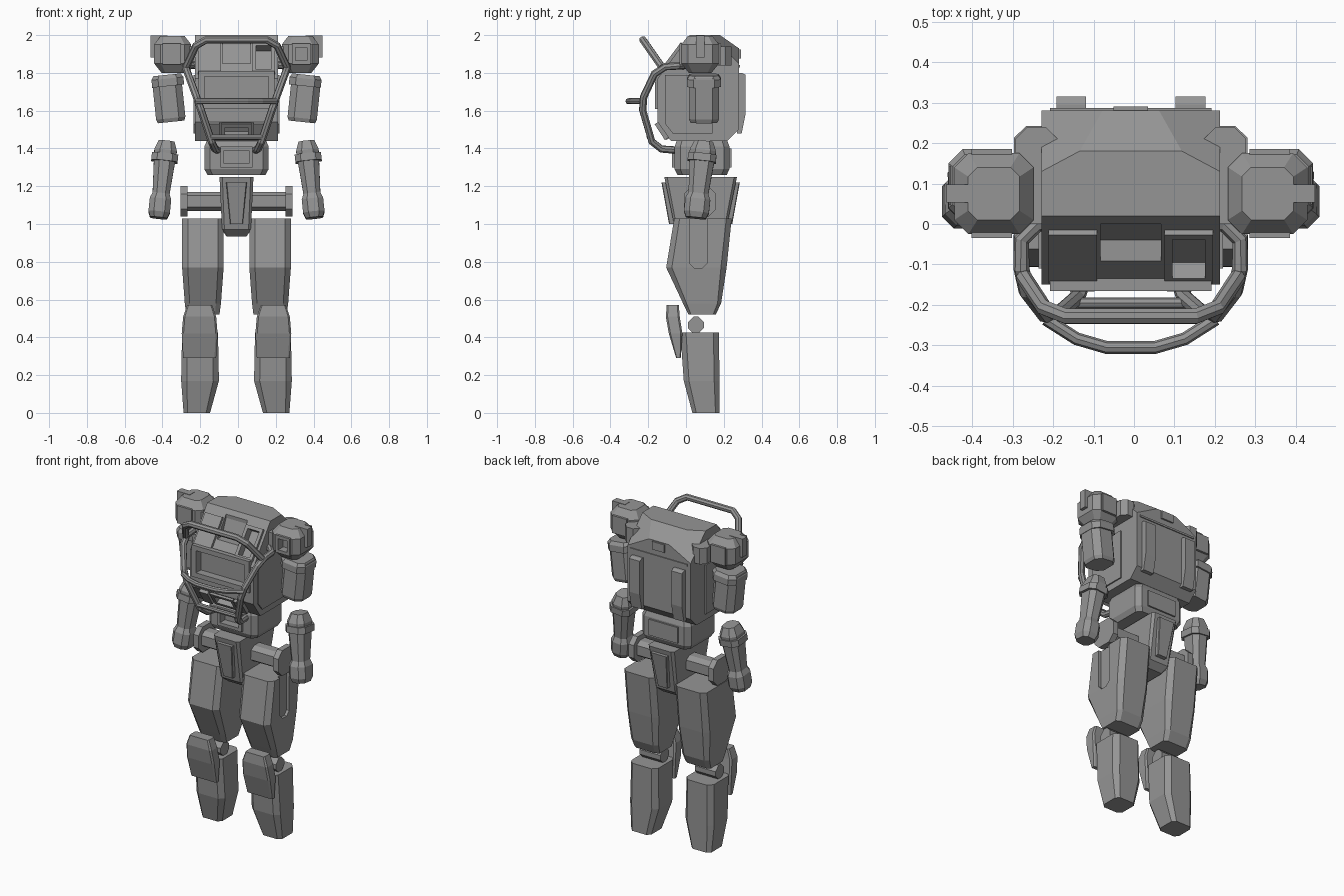
import bpy, bmesh
from math import radians
from mathutils import Matrix, Vector

if "Cube" in bpy.data.objects:
    bpy.data.objects.remove(bpy.data.objects["Cube"])

SYMMETRY_X = -.008
COLOUR = (.3, .3, .3, 1)
grey = bpy.data.materials.new("armour grey")
grey.use_nodes = True
grey.diffuse_color = COLOUR
grey.node_tree.nodes["Principled BSDF"].inputs["Base Color"].default_value = COLOUR


def link(name, data):
    data.materials.append(grey)
    part = bpy.data.objects.new(name, data)
    bpy.context.collection.objects.link(part)
    return part


def outline(u, v, cuts):
    """Rectangle whose four corners are each cut by a (du, dv) chamfer."""
    points = []
    for (i, j), (du, dv) in zip(((0, 0), (1, 0), (1, 1), (0, 1)), cuts):
        a = u[i] - du if i else u[i] + du
        b = v[j] - dv if j else v[j] + dv
        pair = [(u[i], b), (a, v[j])]
        if i != j:
            pair.reverse()
        points += pair if du else pair[:1]
    return points


def skin(name, rings, side=1, tilt=(0, 0)):
    """Join the rings, tilt about the middle and place on one side."""
    bm = bmesh.new()
    loops = [[bm.verts.new(point) for point in ring] for ring in rings]
    for low, high in zip(loops, loops[1:]):
        for i in range(len(low)):
            bm.faces.new((low[i - 1], low[i], high[i], high[i - 1]))
    bm.faces.new(loops[0])
    bm.faces.new(loops[-1])
    middle = sum((v.co for v in bm.verts), Vector()) / len(bm.verts)
    turn = Matrix.Rotation(radians(tilt[1]), 4, 'Y') @ Matrix.Rotation(radians(tilt[0]), 4, 'X')
    bmesh.ops.rotate(bm, cent=middle, matrix=turn, verts=bm.verts)
    for v in bm.verts:
        v.co.x = SYMMETRY_X + side * v.co.x
    bmesh.ops.recalc_face_normals(bm, faces=bm.faces)
    mesh = bpy.data.meshes.new(name)
    bm.to_mesh(mesh)
    bm.free()
    return link(name, mesh)


def prism(name, x, y, z, cuts=((0, 0),) * 4, **place):
    """Side outline extruded across x."""
    profile = outline(y, z, cuts)
    return skin(name, [[(across, *point) for point in profile] for across in x], **place)


def slab(name, centre, size, **place):
    return prism(name, *[(c - s / 2, c + s / 2) for c, s in zip(centre, size)], **place)


def loft(name, x, y, levels, chamfer=.03, **place):
    """Chamfered plan repeated at levels of (height, x scale, y scale, y shift, x shift)."""
    plan = outline(x, y, ((chamfer, chamfer),) * 4)
    mid_x, mid_y = sum(x) / 2, sum(y) / 2

    def ring(height, wide, deep=None, shift_y=0, shift_x=0):
        deep = wide if deep is None else deep
        return [(mid_x + (px - mid_x) * wide + shift_x, mid_y + (py - mid_y) * deep + shift_y, height)
                for px, py in plan]

    return skin(name, [ring(*level) for level in levels], **place)


def cut(cutter, *targets):
    for target in targets:
        modifier = target.modifiers.new("cut", 'BOOLEAN')
        modifier.operation, modifier.solver, modifier.object = 'DIFFERENCE', 'EXACT', cutter
        bpy.context.view_layer.objects.active = target
        bpy.ops.object.modifier_apply(modifier=modifier.name)
    bpy.data.objects.remove(cutter)


def panel(name, body, centre, width, height, rim=.02, **place):
    """Raised frame around a pocket sunk into the body."""
    frame = slab(name, centre, (width, .03, height), **place)
    pocket = slab("cutter", centre, (width - 2 * rim, .07, height - 2 * rim), **place)
    cut(pocket, body, frame)


def tube(name, points, radius=.02, side=1, bend=.04):
    """Pipe along the points with its corners eased."""
    points = [Vector(point) for point in points]
    path = points[:1]
    for before, corner, after in zip(points, points[1:], points[2:]):
        path += [corner + (end - corner).normalized() * bend for end in (before, after)]
    path += points[-1:]
    curve = bpy.data.curves.new(name, 'CURVE')
    curve.dimensions, curve.use_fill_caps = '3D', True
    curve.bevel_depth, curve.bevel_resolution = radius, 2
    spline = curve.splines.new('POLY')
    spline.points.add(len(path) - 1)
    for target, point in zip(spline.points, path):
        target.co = (SYMMETRY_X + side * point.x, point.y, point.z, 1)
    spline.use_smooth = False
    link(name, curve)


def arch(points):
    return points + [(-x, y, z) for x, y, z in reversed(points)]


# Torso hull with cut rear corners and a stepped brow channel
torso = prism("torso", x=(-.22, .22), y=(-.15, .28), z=(1.44, 2),
              cuts=((.07, .1), (.06, .06), (.1, .07), (.17, .23)))
bm = bmesh.new()
bm.from_mesh(torso.data)
for side in (1, -1):
    top, rear, inner = [Vector((SYMMETRY_X + side * x, y, z))
                        for x, y, z in ((.22, .13, 2), (.22, .28, 1.85), (.07, .28, 1.93))]
    normal = (rear - top).cross(inner - top) * side
    result = bmesh.ops.bisect_plane(bm, geom=bm.verts[:] + bm.edges[:] + bm.faces[:],
                                    plane_co=top, plane_no=normal.normalized(), clear_outer=True)
    rim_edges = [item for item in result["geom_cut"] if isinstance(item, bmesh.types.BMEdge)]
    bmesh.ops.holes_fill(bm, edges=rim_edges)
bmesh.ops.recalc_face_normals(bm, faces=bm.faces)
bm.to_mesh(torso.data)
bm.free()
cut(prism("cutter", x=(-.075, .075), y=(-.2, 0), z=(1.85, 2.1),
          cuts=((0, 0), (.04, .1), (0, 0), (0, 0))), torso)
panel("front_window", torso, (0, -.15, 1.71), width=.4, height=.2, rim=.03)
panel("chin_panel", torso, (0, -.118, 1.495), width=.16, height=.1, tilt=(33, 0))
slab("spine_cap", (0, .28, 1.9), (.085, .02, .05))
slab("back_lip", (0, .28, 1.835), (.4, .012, .012))

# Waist and pelvis
waist = loft("waist", x=(-.17, .17), y=(-.06, .23),
             levels=[(1.26, .9), (1.29, 1), (1.41, 1), (1.45, .9)])
panel("waist_plate", waist, (0, -.06, 1.355), width=.17, height=.11)
slab("waist_back_plate", (0, .23, 1.35), (.2, .02, .1))
loft("pelvis", x=(-.09, .09), y=(-.115, .27), chamfer=.015,
     levels=[(.935, .6, .5), (.97, .85, .7), (1.25, 1)])
loft("pelvis_front_plate", x=(-.055, .055), y=(-.13, -.09), chamfer=.004,
     levels=[(1, .6, 1, .04), (1.22, 1)])
loft("pelvis_back_plate", x=(-.055, .055), y=(.24, .285), chamfer=.004,
     levels=[(1, .6, 1, -.04), (1.22, 1)])

# Tubular guard
tube("guard_upper_hoop", arch([(.265, -.13, 1.835), (.2, -.228, 1.975)]))
tube("guard_bumper", arch([(.21, -.235, 1.65), (.1, -.305, 1.65)]), radius=.016)
tube("guard_lower_bar", arch([(.14, -.195, 1.46)]), radius=.014)

for side, prefix in ((1, "left_"), (-1, "right_")):
    tube(prefix + "guard_side", [(.2, 0, 1.84), (.27, 0, 1.84), (.27, -.15, 1.83), (.2, -.24, 1.64),
                                 (.12, -.17, 1.4), (.1, -.04, 1.39)], side=side)

    # Torso fittings
    panel(prefix + "brow_vent", torso, (.143, -.075, 1.873), width=.12, height=.2, tilt=(-37, 0), side=side)
    slab(prefix + "chin_block", (.12, -.118, 1.5), (.06, .05, .1), tilt=(33, 0), side=side)
    prism(prefix + "side_panel", x=(.2, .228), y=(-.11, .14), z=(1.48, 1.79),
          cuts=((.04, .05), (0, 0), (0, 0), (0, 0)), side=side)
    prism(prefix + "back_rail", x=(.11, .184), y=(.27, .315), z=(1.48, 1.8),
          cuts=((0, 0), (.02, .1), (.02, .01), (0, 0)), side=side)
    loft(prefix + "shoulder_mount", x=(.18, .285), y=(0, .24), levels=[(1.84, 1), (1.94, 1)], side=side)

    # Shoulder
    shoulder = loft(prefix + "shoulder", x=(.24, .436), y=(-.025, .175), chamfer=.035,
                    levels=[(1.8, .6), (1.85, 1), (1.95, 1), (1.995, .65)], side=side)
    panel(prefix + "shoulder_plate", shoulder, (.343, -.02, 1.9), width=.1, height=.11, side=side)
    slab(prefix + "shoulder_back_plate", (.343, .175, 1.9), (.1, .02, .11), side=side)
    slab(prefix + "shoulder_clip", (.41, .075, 1.94), (.09, .045, .115), side=side)

    # Upper arm and forearm
    loft(prefix + "upper_arm", x=(.277, .433), y=(.015, .175), chamfer=.035,
         levels=[(1.54, .9), (1.56, 1), (1.78, 1)], side=side, tilt=(0, 6))
    loft(prefix + "arm_band", x=(.28, .45), y=(.005, .185), chamfer=.035,
         levels=[(1.73, 1), (1.77, 1), (1.79, .85)], side=side, tilt=(0, 6))
    loft(prefix + "forearm", x=(.335, .455), y=(0, .14),
         levels=[(1.03, .75), (1.06, .95), (1.13, .95), (1.16, .75), (1.39, 1), (1.44, .7)],
         side=side, tilt=(-6, -6))
    loft(prefix + "forearm_band", x=(.31, .45), y=(.01, .16),
         levels=[(1.33, 1), (1.37, 1)], side=side, tilt=(-6, -6))

    # Hip bar with end flange
    prism(prefix + "hip_bar", x=(.06, .275), y=(.02, .13), z=(1.07, 1.17),
          cuts=((.03, .02),) * 4, side=side)
    prism(prefix + "hip_flange", x=(.26, .296), y=(-.01, .16), z=(1.04, 1.2),
          cuts=((.04, .04),) * 4, side=side)

    # Thigh with a slot in its outer face
    thigh = loft(prefix + "thigh", x=(.068, .288), y=(-.105, .215), side=side,
                 levels=[(.52, .8, .45, .03), (.58, .87, .63, .03), (.77, 1), (1.03, 1, .95, .035)])
    cut(prism("cutter", x=(.27, .32), y=(.02, .11), z=(.765, 1.1),
              cuts=((.025, .025), (.025, .025), (0, 0), (0, 0)), side=side), thigh)

    # Knee and shin
    prism(prefix + "knee_joint", x=(.12, .265), y=(.01, .095), z=(.42, .51),
          cuts=((.03, .03),) * 4, side=side)
    loft(prefix + "knee_guard", x=(.1, .29), y=(-.11, -.03), chamfer=.01, side=side,
         levels=[(.29, .92, .3, .03), (.42, 1, .9, .015), (.51, .92), (.57, .7, .8)])
    loft(prefix + "shin", x=(.093, .293), y=(-.03, .175), side=side,
         levels=[(0, .7, .7, .033, .017), (.17, 1, .92, .01), (.425, .95, 1)])
